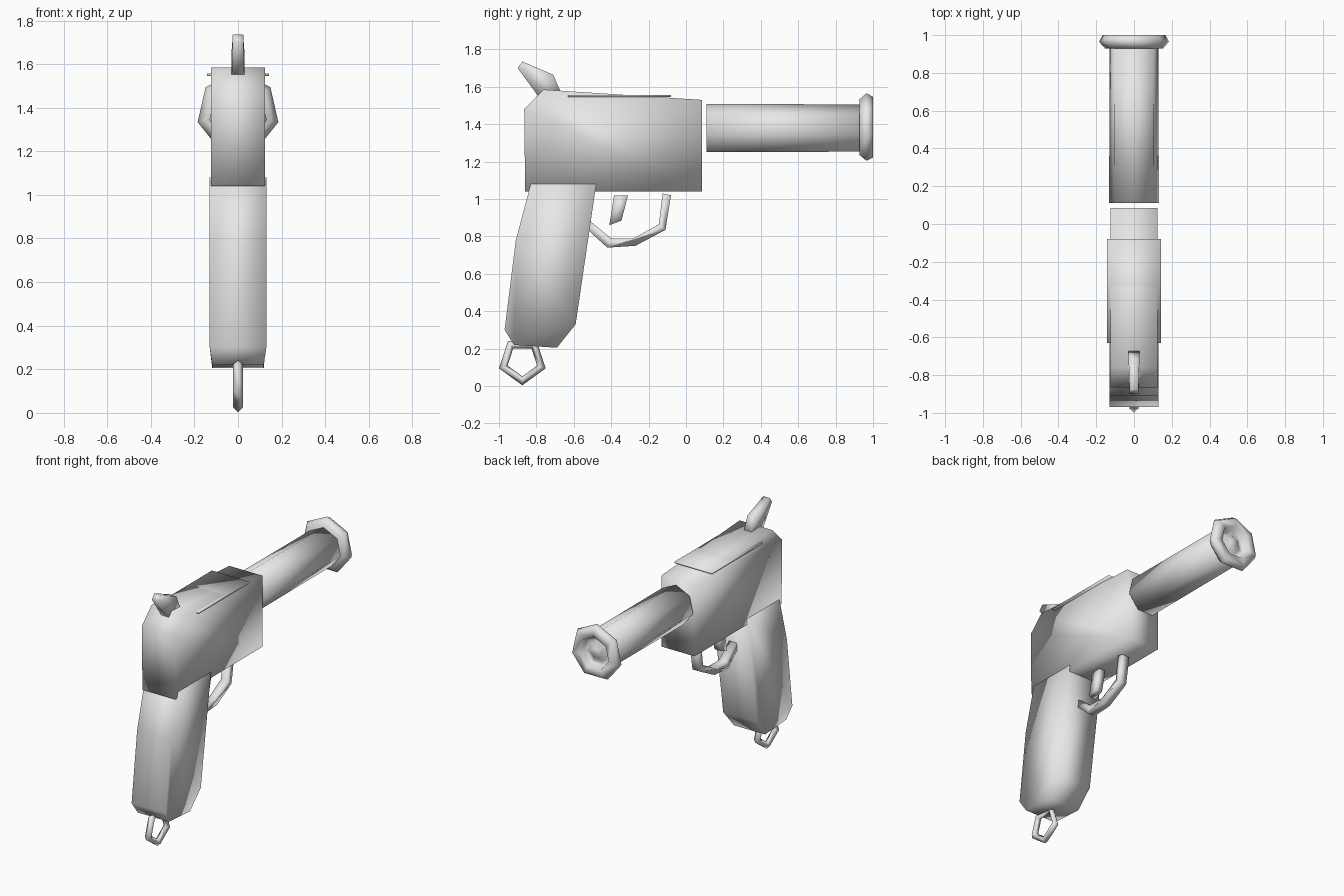
import bpy
import bmesh
from math import cos, sin, pi

cube = bpy.data.objects.get("Cube")
if cube:
    bpy.data.objects.remove(cube, do_unlink=True)

grey = bpy.data.materials.new("light_grey")
grey.use_nodes = True
grey.diffuse_color = (0.8, 0.8, 0.8, 1)
grey.node_tree.nodes["Principled BSDF"].inputs["Base Color"].default_value = (0.8, 0.8, 0.8, 1)


def finish(name, bm):
    """Turn a bmesh into a smooth shaded grey object."""
    bmesh.ops.recalc_face_normals(bm, faces=bm.faces)
    for face in bm.faces:
        face.smooth = True
    mesh = bpy.data.meshes.new(name)
    bm.to_mesh(mesh)
    bm.free()
    mesh.materials.append(grey)
    obj = bpy.data.objects.new(name, mesh)
    bpy.context.collection.objects.link(obj)
    return obj


def slab(name, outline, half_width):
    """Side outline of (y, z[, half width]) points, extruded across x."""
    bm = bmesh.new()
    sides = []
    for sign in (-1, 1):
        sides.append([bm.verts.new((sign * (p[2] if len(p) > 2 else half_width), p[0], p[1]))
                      for p in outline])
        bm.faces.new(sides[-1])
    for i in range(len(outline)):
        a, b = sides
        bm.faces.new((a[i - 1], a[i], b[i], b[i - 1]))
    return finish(name, bm)


def turned(name, profile, centre_z, sides=7):
    """Seven-sided turned part along y from (y, radius) points, point up."""
    bm = bmesh.new()
    rings = []
    for y, r in profile:
        angles = [pi / 2 + 2 * pi * i / sides for i in range(sides)]
        rings.append([bm.verts.new((r * cos(a), y, centre_z + r * sin(a))) for a in angles])
    for a, b in zip(rings, rings[1:]):
        for i in range(sides):
            bm.faces.new((a[i - 1], a[i], b[i], b[i - 1]))
    bm.faces.new(rings[0])
    bm.faces.new(rings[-1])
    return finish(name, bm)


# Receiver with sloping top
slab("body", [(-0.86, 1.04), (0.085, 1.04), (0.085, 1.53),
              (-0.76, 1.585), (-0.865, 1.48)], 0.125)

# Thin sight plate emerging from the sloping top
slab("top_plate", [(-0.63, 1.546), (-0.08, 1.546), (-0.08, 1.557), (-0.63, 1.557)], 0.142)

# Raked grip, slightly narrower at the foot
slab("grip", [(-0.83, 1.08), (-0.48, 1.08), (-0.59, 0.33), (-0.69, 0.205, 0.118),
              (-0.92, 0.22, 0.118), (-0.97, 0.3), (-0.91, 0.78)], 0.13)

# Hammer
slab("hammer", [(-0.66, 1.55), (-0.71, 1.665), (-0.875, 1.735, 0.024),
                (-0.9, 1.70, 0.024), (-0.79, 1.55)], 0.029)

# Trigger and its guard
slab("trigger", [(-0.385, 1.02), (-0.31, 1.02), (-0.345, 0.885),
                 (-0.41, 0.86), (-0.395, 0.95)], 0.025)
slab("trigger_guard", [(-0.52, 0.83), (-0.42, 0.74), (-0.27, 0.75), (-0.11, 0.835),
                       (-0.08, 1.02), (-0.125, 1.03), (-0.145, 0.865),
                       (-0.28, 0.79), (-0.4, 0.79), (-0.51, 0.88)], 0.028)

# Barrel and flared muzzle with a recessed core
turned("barrel", [(0.11, 0.135), (0.94, 0.133)], 1.373)
turned("muzzle", [(0.928, 0.157), (0.965, 0.19), (1.0, 0.17), (1.0, 0.115),
                  (0.955, 0.1), (0.955, 0.07), (0.985, 0.03)], 1.376)

# Lanyard ring under the grip
bpy.ops.mesh.primitive_torus_add(location=(0, -0.875, 0.135), rotation=(0, pi / 2, 0),
                                 major_segments=5, minor_segments=4,
                                 major_radius=0.107, minor_radius=0.024)
ring = bpy.context.object
ring.name = "lanyard_ring"
ring.data.materials.append(grey)
bpy.ops.object.shade_smooth()
